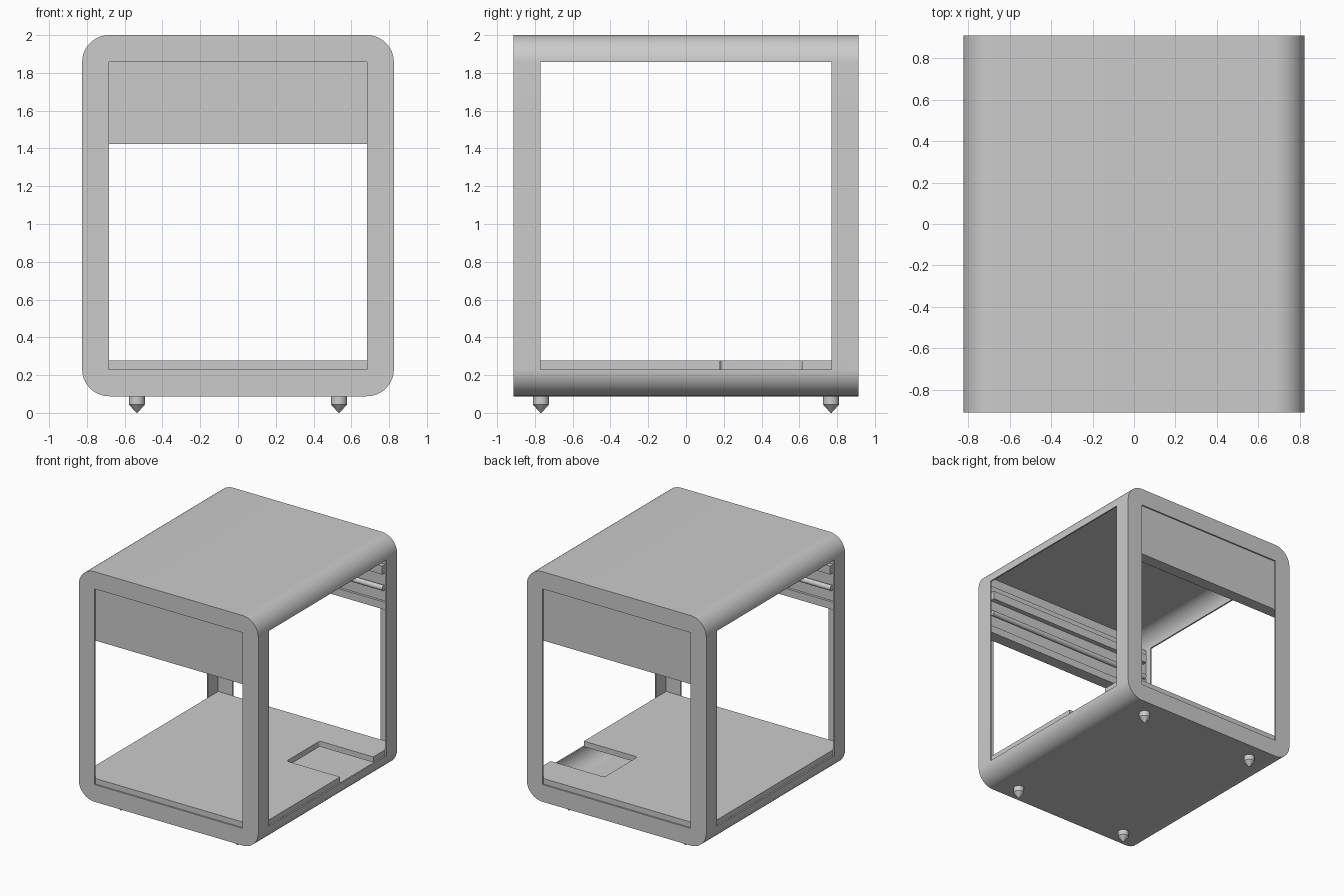
import bpy, bmesh, math
from mathutils import Vector

cube = bpy.data.objects.get("Cube")
if cube:
    bpy.data.objects.remove(cube, do_unlink=True)

# Single plain grey finish
grey = bpy.data.materials.new("light_grey")
grey.use_nodes = True
grey.diffuse_color = (0.6, 0.6, 0.6, 1)
grey.node_tree.nodes["Principled BSDF"].inputs["Base Color"].default_value = (0.6, 0.6, 0.6, 1)

HALF_X, HALF_Y = 0.825, 0.912      # outer half sizes
BOTTOM, TOP = 0.088, 2.0
BORDER, SHEET = 0.143, 0.012       # frame width and sheet thickness
IN_X, IN_Y = HALF_X - BORDER, HALF_Y - BORDER
IN_BOTTOM, IN_TOP = BOTTOM + BORDER, TOP - BORDER
CAVITY_X, CAVITY_Y = HALF_X - SHEET, HALF_Y - SHEET
FLOOR_TOP = 0.277


def finish(name, bm):
    """Turn a bmesh into a grey object."""
    bmesh.ops.recalc_face_normals(bm, faces=bm.faces)
    mesh = bpy.data.meshes.new(name)
    bm.to_mesh(mesh)
    bm.free()
    mesh.materials.append(grey)
    obj = bpy.data.objects.new(name, mesh)
    bpy.context.collection.objects.link(obj)
    return obj


def smooth(obj):
    bpy.ops.object.select_all(action='DESELECT')
    obj.select_set(True)
    bpy.context.view_layer.objects.active = obj
    bpy.ops.object.shade_smooth_by_angle(angle=math.radians(30))


def prism(name, outline, axis, low, high):
    """Extrude a 2D outline along an axis; the outline uses the other two axes in order."""
    bm = bmesh.new()
    verts = []
    for p in outline:
        co = list(p)
        co.insert(axis, low)
        verts.append(bm.verts.new(co))
    face = bm.faces.new(verts)
    out = bmesh.ops.extrude_face_region(bm, geom=[face])
    shift = Vector((0, 0, 0))
    shift[axis] = high - low
    bmesh.ops.translate(bm, vec=shift, verts=[g for g in out["geom"] if isinstance(g, bmesh.types.BMVert)])
    return finish(name, bm)


def arc(cx, cy, r, start, end, steps):
    return [(cx + r * math.cos(math.radians(start + (end - start) * i / steps)),
             cy + r * math.sin(math.radians(start + (end - start) * i / steps)))
            for i in range(steps + 1)]


def rounded(radius):
    """Rounded front outline sharing the housing's corner centres."""
    points = []
    for cx, cz, start in ((IN_X, IN_TOP, 0), (-IN_X, IN_TOP, 90),
                          (-IN_X, IN_BOTTOM, 180), (IN_X, IN_BOTTOM, 270)):
        points += arc(cx, cz, radius, start, start + 90, 16)
    return points


def cut(obj, cutter):
    cutter.hide_render = True
    mod = obj.modifiers.new("cut", 'BOOLEAN')
    mod.operation = 'DIFFERENCE'
    mod.solver = 'EXACT'
    mod.object = cutter
    bpy.context.view_layer.objects.active = obj
    bpy.ops.object.modifier_apply(modifier=mod.name)
    bpy.data.objects.remove(cutter, do_unlink=True)


# Thin hollow housing with rounded corners, opened on all four sides
housing = prism("housing_shell", rounded(BORDER), 1, -HALF_Y, HALF_Y)
cut(housing, prism("cavity_cutter", rounded(BORDER - SHEET), 1, -CAVITY_Y, CAVITY_Y))
plus = [(1, -IN_Y), (1, IN_Y), (IN_X, IN_Y), (IN_X, 1), (-IN_X, 1), (-IN_X, IN_Y),
        (-1, IN_Y), (-1, -IN_Y), (-IN_X, -IN_Y), (-IN_X, -1), (IN_X, -1), (IN_X, -IN_Y)]
cut(housing, prism("opening_cutter", plus, 2, IN_BOTTOM, IN_TOP))
smooth(housing)

# Floor plate with a round-cornered notch in the left edge
notch_x, notch_front, notch_back, r = 0.32, 0.18, 0.615, 0.02
plate = [(CAVITY_X, -CAVITY_Y), (CAVITY_X, notch_front)]
plate += arc(notch_x + r, notch_front + r, r, 270, 180, 4)
plate += arc(notch_x + r, notch_back - r, r, 180, 90, 4)
plate += [(CAVITY_X, notch_back), (CAVITY_X, CAVITY_Y),
          (-CAVITY_X, CAVITY_Y), (-CAVITY_X, -CAVITY_Y)]
smooth(prism("floor_plate", plate, 2, IN_BOTTOM, FLOOR_TOP))

# Header boxes with a lower flange, plus a flat bar and a round rod inside
steps = [(1.423, 1.485, 0.80), (1.485, IN_TOP, 0.82)]
for place, side in (("front", -1), ("back", 1)):
    profile = [(side * CAVITY_Y, IN_TOP), (side * CAVITY_Y, steps[0][0])]
    for low, high, y in steps:
        profile += [(side * y, low), (side * y, high)]
    prism(place + "_header", profile, 0, -CAVITY_X, CAVITY_X)
    bar = [(side * y, z) for y, z in ((0.82, 1.72), (0.78, 1.72), (0.78, 1.79), (0.82, 1.79))]
    prism(place + "_bar", bar, 0, -0.78, 0.78)
    smooth(prism(place + "_rod", arc(side * 0.8, 1.6, 0.022, 0, 360, 24)[:-1], 0, -0.78, 0.78))

# Pointed feet
for fb, sy in (("front", -1), ("back", 1)):
    for lr, sx in (("right", -1), ("left", 1)):
        bm = bmesh.new()
        rings = [(0.043, BOTTOM), (0.043, 0.045), (0.003, 0)]
        loops = [[bm.verts.new((sx * 0.535 + x, sy * 0.768 + y, z))
                  for x, y in arc(0, 0, rad, 0, 360, 32)[:-1]] for rad, z in rings]
        for a, b in zip(loops, loops[1:]):
            for i in range(len(a)):
                j = (i + 1) % len(a)
                bm.faces.new((a[i], a[j], b[j], b[i]))
        bm.faces.new(loops[0])
        bm.faces.new(loops[-1])
        smooth(finish(f"{fb}_{lr}_foot", bm))
